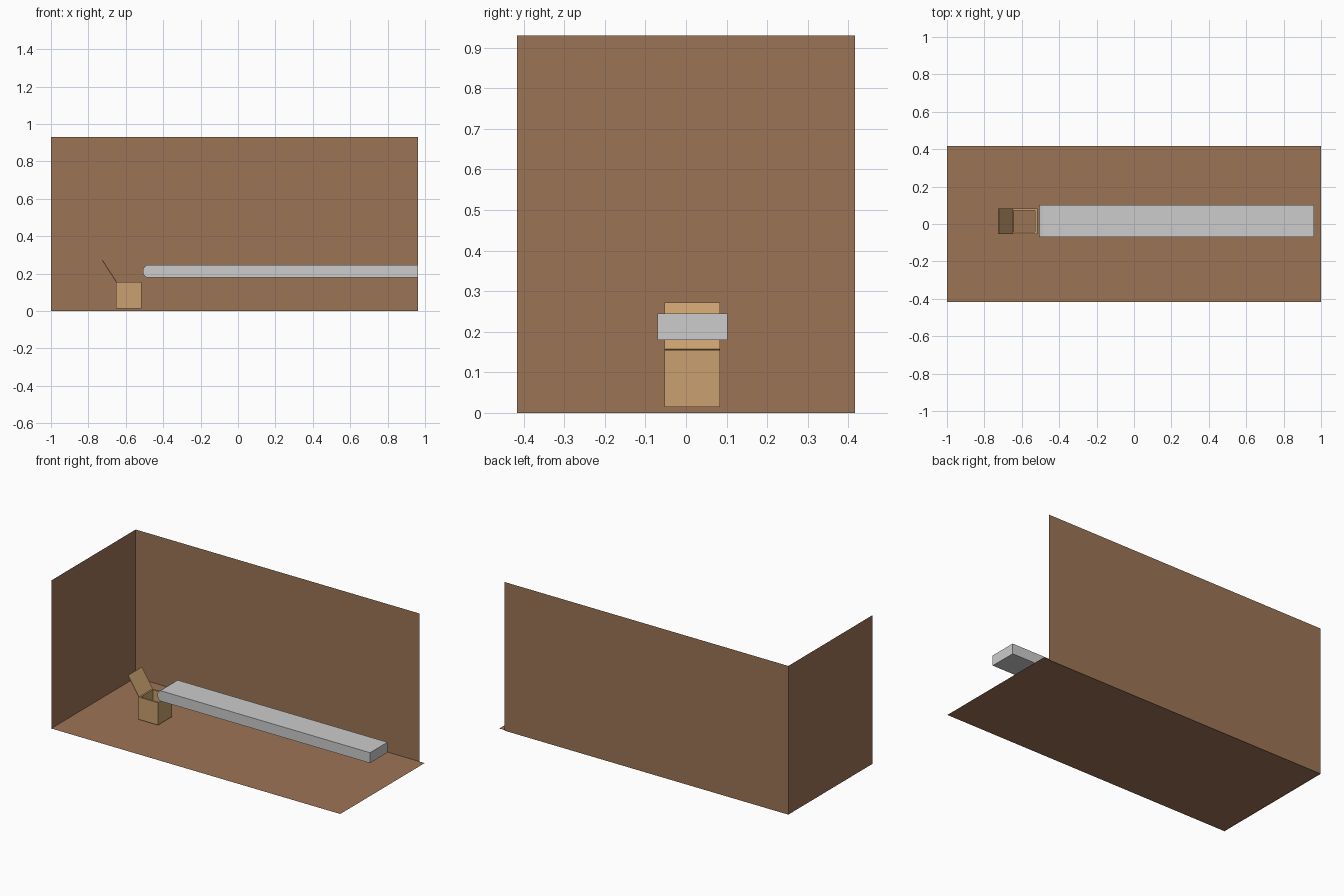
import bpy
import bmesh

if "Cube" in bpy.data.objects:
    bpy.data.objects.remove(bpy.data.objects["Cube"])


def material(name, rgb):
    m = bpy.data.materials.new(name)
    m.diffuse_color = (*rgb, 1)
    m.use_nodes = True
    m.node_tree.nodes["Principled BSDF"].inputs["Base Color"].default_value = m.diffuse_color
    return m


BROWN = material("brown", (0.335, 0.175, 0.093))
CARD = material("cardboard", (0.59, 0.352, 0.16))
GREY = material("grey", (0.604, 0.604, 0.604))


def finish(bm, name, mat):
    me = bpy.data.meshes.new(name)
    bm.to_mesh(me)
    bm.free()
    me.materials.append(mat)
    ob = bpy.data.objects.new(name, me)
    bpy.context.collection.objects.link(ob)
    return ob


def plane(name, corners, mat):
    bm = bmesh.new()
    bm.faces.new([bm.verts.new(c) for c in corners])
    return finish(bm, name, mat)


def extrude_y(name, profile, y0, y1, mat):
    """Solid from an x,z profile extruded along y."""
    bm = bmesh.new()
    f = bm.faces.new([bm.verts.new((x, y0, z)) for x, z in profile])
    r = bmesh.ops.extrude_face_region(bm, geom=[f])
    vs = [v for v in r["geom"] if isinstance(v, bmesh.types.BMVert)]
    bmesh.ops.translate(bm, verts=vs, vec=(0, y1 - y0, 0))
    bmesh.ops.recalc_face_normals(bm, faces=bm.faces)
    return finish(bm, name, mat)


# room: floor and two thin walls
W, H = 0.417, 0.93
plane("floor", [(-1, -W, .004), (1, -W, .004), (1, W, .004), (-1, W, .004)], BROWN)
plane("back_wall", [(-1, W, 0), (.963, W, 0), (.963, W, H), (-1, W, H)], BROWN)
plane("left_wall", [(-1, -W, 0), (-1, W, 0), (-1, W, H), (-1, -W, H)], BROWN)

# conveyor bed with a rounded left end
end = [(-.488, .245), (-.502, .236), (-.508, .222),
       (-.508, .203), (-.502, .189), (-.488, .18)]
extrude_y("conveyor", end + [(.963, .18), (.963, .245)], -.07, .102, GREY)

# open carton: square tube with a thin rim
X0, X1, Y0, Y1, Z0, Z1, T = -.652, -.517, -.053, .084, .015, .155, .011
bm = bmesh.new()
rings = []
for inset, z in ((0, Z0), (0, Z1), (T, Z1), (T, Z0)):
    a, b, c, d = X0 + inset, X1 - inset, Y0 + inset, Y1 - inset
    rings.append([bm.verts.new(p) for p in
                  ((a, c, z), (b, c, z), (b, d, z), (a, d, z))])
for k in range(4):
    lo, hi = rings[k], rings[(k + 1) % 4]
    for i in range(4):
        j = (i + 1) % 4
        bm.faces.new((lo[i], lo[j], hi[j], hi[i]))
bmesh.ops.recalc_face_normals(bm, faces=bm.faces)
finish(bm, "carton", CARD)

# raised lid hinged on the left rim
extrude_y("carton_lid", [(-.652, .155), (-.648, .157), (-.723, .272), (-.727, .27)],
          Y0, Y1, CARD)
